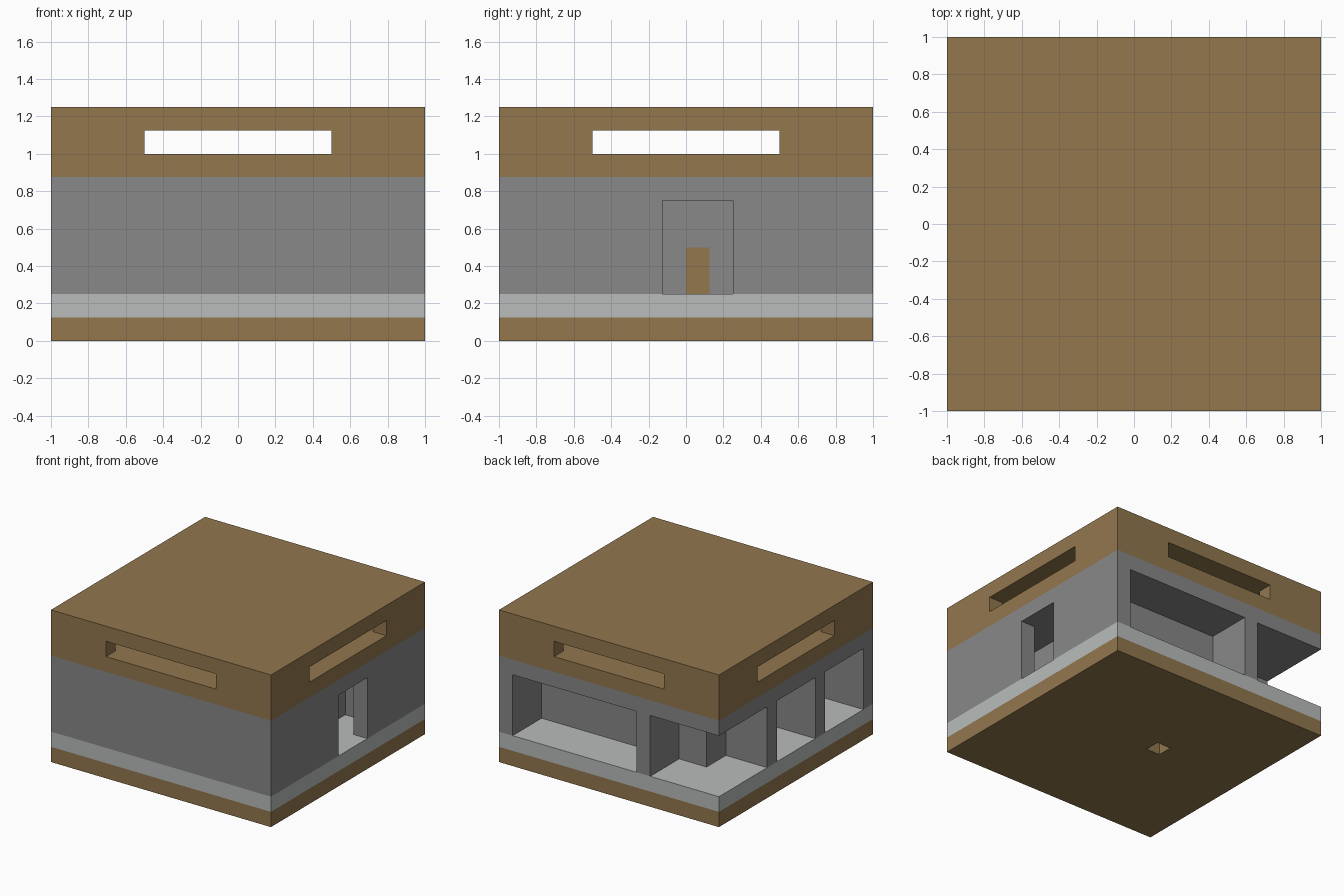
import bpy
import bmesh

old = bpy.data.objects.get("Cube")
if old:
    bpy.data.objects.remove(old, do_unlink=True)


def material(name, rgb):
    m = bpy.data.materials.new(name)
    m.use_nodes = True
    m.diffuse_color = (*rgb, 1)
    m.node_tree.nodes["Principled BSDF"].inputs["Base Color"].default_value = (*rgb, 1)
    return m


wood = material("brown_wood", (0.287, 0.184, 0.076))
stone = material("grey_stone", (0.246, 0.246, 0.246))
slab = material("pale_floor", (0.479, 0.503, 0.49))


def box(name, mat, x0, x1, y0, y1, z0, z1):
    """Axis-aligned box given by its limits."""
    bm = bmesh.new()
    bmesh.ops.create_cube(bm, size=1)
    for v in bm.verts:
        v.co.x = x1 if v.co.x > 0 else x0
        v.co.y = y1 if v.co.y > 0 else y0
        v.co.z = z1 if v.co.z > 0 else z0
    mesh = bpy.data.meshes.new(name)
    bm.to_mesh(mesh)
    bm.free()
    mesh.materials.append(mat)
    obj = bpy.data.objects.new(name, mesh)
    bpy.context.collection.objects.link(obj)
    return obj


def carve(target, rooms, z0, z1):
    """Subtract box-shaped rooms from the target."""
    for x0, x1, y0, y1 in rooms:
        cutter = box("cutter", target.data.materials[0], x0, x1, y0, y1, z0, z1)
        cutter.hide_render = True
        mod = target.modifiers.new("carve", "BOOLEAN")
        mod.operation = "DIFFERENCE"
        mod.solver = "EXACT"
        mod.object = cutter
        bpy.context.view_layer.objects.active = target
        bpy.ops.object.modifier_apply(modifier=mod.name)
        bpy.data.objects.remove(cutter, do_unlink=True)


OUT = 1.1   # cutters reach past the outer walls
IN = 0.875  # inner face of the outer walls

# Foundation with a small shaft in its underside
foundation = box("foundation", wood, -1, 1, -1, 1, 0, 0.125)
carve(foundation, [(-0.25, -0.125, 0, 0.125)], -0.1, 0.2)

# Floor slab
box("floor_slab", slab, -1, 1, -1, 1, 0.125, 0.25)

# Main storey: a solid block with the rooms and openings carved out
storey = box("main_storey", stone, -1, 1, -1, 1, 0.25, 0.875)
carve(storey, [
    (-0.25, IN, 0.625, OUT),        # back balcony
    (-OUT, -0.375, 0.625, OUT),     # open corner, back part
    (-OUT, -0.625, 0.375, 0.7),     # open corner, side part
    (-OUT, 0.5, -0.25, 0.25),       # central hall
    (-0.5, 0.5, 0.2, 0.5),          # hall alcove
    (-OUT, 0.5, -IN, -0.375),       # front room
    (0.625, IN, -IN, 0.5),          # entrance corridor
    (0.8, OUT, -0.125, 0.25),       # entrance opening
], 0.2, 0.75)

# Inner door in the corridor partition
box("inner_door", wood, 0.497, 0.628, 0, 0.125, 0.25, 0.5)

# Attic: hollow, with one long slot window in each side
attic = box("attic", wood, -1, 1, -1, 1, 0.875, 1.25)
carve(attic, [
    (-IN, IN, -IN, IN),
    (-0.5, 0.5, -OUT, OUT),
    (-OUT, OUT, -0.5, 0.5),
], 1.0, 1.125)
